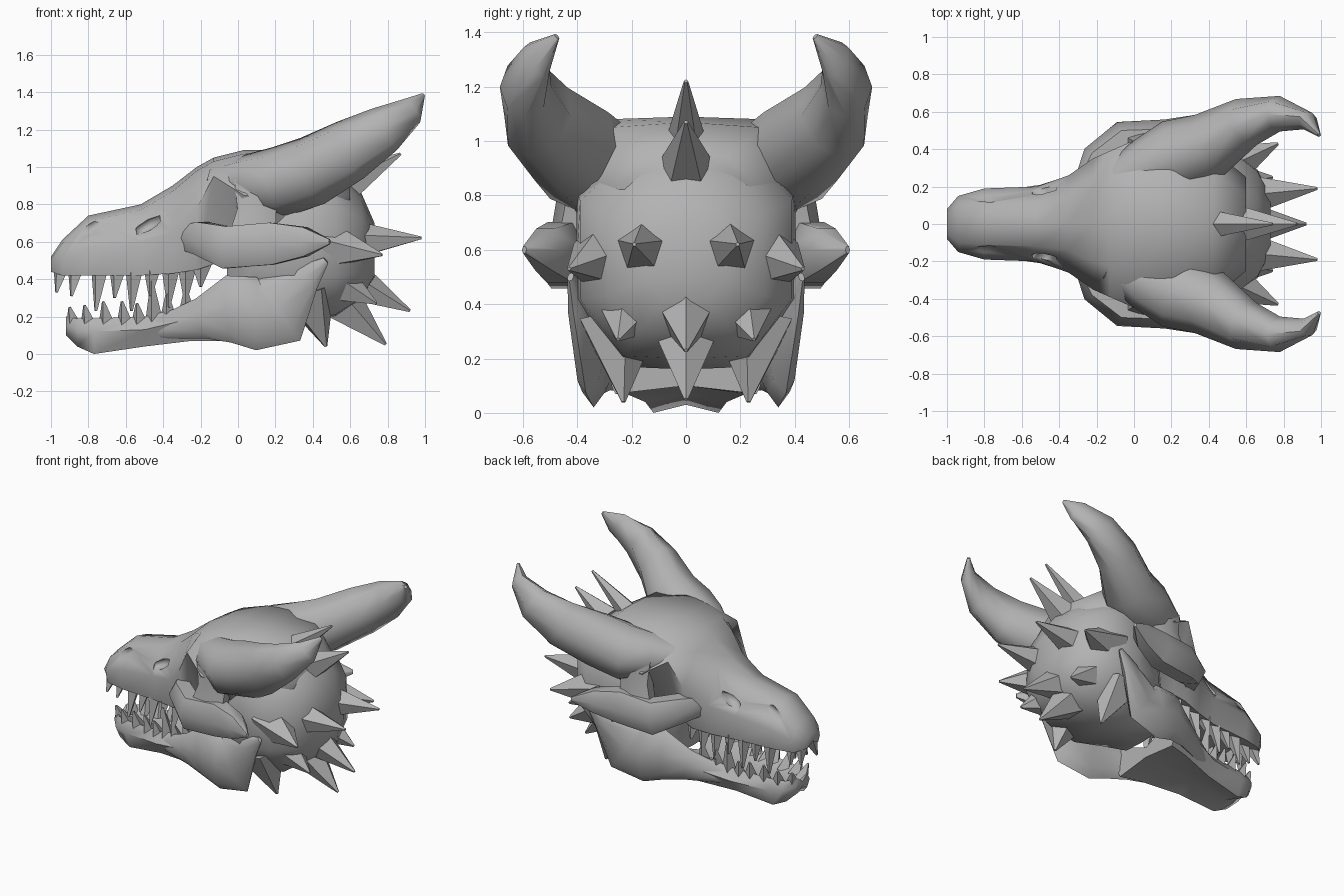
import bpy
import bmesh
import math
from mathutils import Vector, Matrix

cube = bpy.data.objects.get("Cube")
if cube:
    bpy.data.objects.remove(cube, do_unlink=True)

bone = bpy.data.materials.new("bone_grey")
bone.use_nodes = True
bone_colour = (0.45, 0.45, 0.45, 1)
bone.diffuse_color = bone_colour
bone.node_tree.nodes["Principled BSDF"].inputs["Base Color"].default_value = bone_colour

parts = []


def select_only(obj):
    bpy.ops.object.select_all(action="DESELECT")
    obj.select_set(True)
    bpy.context.view_layer.objects.active = obj


def finish(name, bm, mirror=False):
    """Turn a bmesh into a named object, optionally mirrored left to right."""
    bmesh.ops.recalc_face_normals(bm, faces=bm.faces)
    mesh = bpy.data.meshes.new(name)
    bm.to_mesh(mesh)
    bm.free()
    mesh.materials.append(bone)
    obj = bpy.data.objects.new(name, mesh)
    bpy.context.collection.objects.link(obj)
    if mirror:
        modifier = obj.modifiers.new("mirror", "MIRROR")
        modifier.use_axis = (False, True, False)
        modifier.use_clip = False
        modifier.use_mirror_merge = False
    parts.append(obj)
    return obj


def loft(name, rings, mirror=False):
    """Skin a list of equal-length rings and cap both ends."""
    bm = bmesh.new()
    loops = [[bm.verts.new(point) for point in ring] for ring in rings]
    for near, far in zip(loops, loops[1:]):
        for i in range(len(near)):
            j = (i + 1) % len(near)
            bm.faces.new((near[i], near[j], far[j], far[i]))
    bm.faces.new(loops[0])
    bm.faces.new(loops[-1])
    return finish(name, bm, mirror)


def symmetric_loft(name, sections, keel):
    """Each section: x, crown height, then outline points from top to bottom as (y, z)."""
    rings = []
    for x, crown, *half in sections:
        left = [(x, y, z) for y, z in half]
        right = [(x, -y, z) for y, z in reversed(half)]
        rings.append([(x, 0, crown)] + left + [(x, 0, half[-1][1] + keel)] + right)
    return loft(name, rings)


def tube(name, path, sides=8, up=(0, 0, 1)):
    """Mirrored tube; each path entry: x, y, z, half width, half height."""
    centres = [Vector(entry[:3]) for entry in path]
    rings = []
    for i, entry in enumerate(path):
        before = centres[max(i - 1, 0)]
        after = centres[min(i + 1, len(path) - 1)]
        along = (after - before).normalized()
        across = along.cross(Vector(up)).normalized()
        over = across.cross(along)
        ring = []
        for k in range(sides):
            turn = math.tau * k / sides
            ring.append(centres[i] + across * math.cos(turn) * entry[3]
                        + over * math.sin(turn) * entry[4])
        rings.append(ring)
    return loft(name, rings, mirror=True)


def add_spike(bm, base, tip, radius, sides=4):
    base, tip = Vector(base), Vector(tip)
    direction = tip - base
    turn = direction.to_track_quat("Z", "Y").to_matrix().to_4x4()
    bmesh.ops.create_cone(bm, cap_ends=True, segments=sides, radius1=radius, radius2=0.008,
                          depth=direction.length,
                          matrix=Matrix.Translation((base + tip) / 2) @ turn)


def add_ellipsoid(bm, centre, size, tilt):
    matrix = (Matrix.Translation(centre) @ Matrix.Rotation(tilt, 4, "Y")
              @ Matrix.Diagonal((*size, 1)))
    bmesh.ops.create_icosphere(bm, subdivisions=1, radius=1, matrix=matrix)


# Snout, forehead and overhanging brows in one skin
skull = symmetric_loft("skull", [
    (-1, .52, (.05, .51), (.08, .48), (.06, .44)),
    (-.94, .61, (.1, .59), (.15, .51), (.13, .42)),
    (-.8, .74, (.11, .71), (.19, .57), (.16, .42)),
    (-.52, .8, (.12, .77), (.2, .6), (.18, .42)),
    (-.35, .9, (.14, .87), (.26, .65), (.22, .43)),
    (-.22, 1, (.2, .98), (.35, .78), (.25, .45)),
    (-.13, 1.05, (.23, 1.03), (.39, .95), (.23, .48)),
    (.03, 1.09, (.28, 1.07), (.46, .85), (.23, .5)),
    (.2, 1.09, (.3, 1.08), (.46, .82), (.24, .5)),
    (.42, 1.07, (.28, 1.05), (.4, .84), (.24, .55)),
    (.6, .97, (.15, .94), (.25, .85), (.12, .7)),
], keel=.03)

# Nostrils and the small openings ahead of the eyes
bm = bmesh.new()
add_ellipsoid(bm, (-.79, .16, .675), (.1, .06, .035), tilt=-.6)
add_ellipsoid(bm, (-.48, .18, .69), (.09, .06, .035), tilt=-.5)
cutter = finish("opening_cutter", bm, mirror=True)
cutter.hide_render = True
parts.remove(cutter)
cut = skull.modifiers.new("openings", "BOOLEAN")
cut.operation = "DIFFERENCE"
cut.solver = "EXACT"
cut.object = cutter
select_only(skull)
bpy.ops.object.modifier_apply(modifier=cut.name)
bpy.data.objects.remove(cutter, do_unlink=True)

# Broad back of the head, narrowing forward into the throat
symmetric_loft("back_of_head", [
    (-.06, .56, (.12, .55), (.2, .5), (.22, .35), (.15, .2)),
    (.08, .95, (.2, .92), (.32, .8), (.34, .46), (.2, .2)),
    (.3, 1.05, (.25, 1.02), (.4, .82), (.41, .42), (.24, .17)),
    (.52, 1, (.2, .95), (.39, .78), (.39, .42), (.23, .21)),
    (.66, .86, (.14, .82), (.28, .73), (.29, .43), (.17, .3)),
    (.73, .7, (.08, .68), (.15, .62), (.15, .5), (.08, .42)),
], keel=-.01)

# Horns growing out of the brows, sweeping back and curling inward
tube("horns", [
    (-.12, .2, .93, .1, .08),
    (.05, .29, .92, .16, .15),
    (.22, .36, .92, .2, .19),
    (.4, .42, .98, .18, .19),
    (.6, .545, 1.09, .135, .17),
    (.78, .59, 1.2, .095, .13),
    (.93, .55, 1.3, .05, .08),
    (.99, .475, 1.385, .01, .012),
])

# Cheekbones ending in a backward point
tube("cheekbones", [
    (-.3, .2, .62, .03, .07),
    (-.2, .34, .62, .09, .1),
    (-.06, .45, .57, .1, .13),
    (.18, .46, .59, .1, .13),
    (.36, .52, .6, .07, .09),
    (.49, .595, .6, .01, .015),
], sides=6)

# Bars behind the eye sockets
tube("eye_bars", [
    (.11, .4, .92, .07, .15),
    (.1, .41, .76, .07, .12),
    (.07, .45, .58, .06, .15),
], sides=6, up=(1, 0, 0))

# Lower jaw: hollowed front and two rear branches
symmetric_loft("jaw_front", [
    (-.92, .16, (.05, .2), (.08, .15), (.05, .1)),
    (-.86, .13, (.11, .19), (.15, .13), (.1, .04)),
    (-.77, .11, (.13, .19), (.17, .12), (.12, 0)),
    (-.5, .11, (.16, .2), (.21, .13), (.15, .04)),
    (-.25, .14, (.22, .26), (.29, .19), (.22, .07)),
    (-.1, .17, (.25, .28), (.32, .2), (.26, .07)),
], keel=.03)
tube("jaw_branches", [
    (-.42, .18, .14, .04, .06),
    (-.2, .27, .19, .05, .11),
    (-.05, .32, .24, .06, .18),
    (.1, .34, .215, .06, .195),
    (.22, .345, .235, .055, .2),
    (.37, .395, .41, .04, .08),
    (.47, .425, .5, .012, .02),
])

# Teeth as x position and tip height, rooted inside each jaw and leaning outward
upper_teeth = [(-.97, .33), (-.89, .31), (-.76, .23), (-.66, .3), (-.57, .23),
               (-.47, .31), (-.37, .25), (-.28, .28), (-.2, .36)]
lower_teeth = [(-.9, .25), (-.82, .26), (-.72, .28), (-.62, .28), (-.54, .27),
               (-.46, .39), (-.38, .32), (-.28, .35)]
for name, teeth, gum, slope in (("upper_teeth", upper_teeth, .48, 0),
                                ("lower_teeth", lower_teeth, .14, .2)):
    bm = bmesh.new()
    for x, tip in teeth:
        y = .1 + .15 * (x + 1) if x > -.85 else .08
        root = gum + slope * max(0, x + .5)
        add_spike(bm, (x * .97, y - .035, root), (x, y + .01, tip), .055)
    finish(name, bm, mirror=True)

# Thick swept spikes on the back of the head: base, tip and base radius
middle_spikes = [((.42, 0, .98), (.74, 0, 1.22), .08), ((.5, 0, .85), (.87, 0, 1.07), .13),
                 ((.5, 0, .44), (.92, 0, .23), .16), ((.46, 0, .36), (.79, 0, .05), .17)]
side_spikes = [((.56, .15, .6), (.98, .19, .62), .13), ((.45, .28, .58), (.77, .43, .53), .15),
               ((.46, .2, .42), (.74, .25, .27), .16), ((.37, .25, .33), (.47, .23, .04), .16)]
for name, spikes, mirrored in (("middle_spikes", middle_spikes, False),
                               ("side_spikes", side_spikes, True)):
    bm = bmesh.new()
    for base, tip, radius in spikes:
        add_spike(bm, base, tip, radius, sides=5)
    finish(name, bm, mirrored)

# Smooth bone surfaces with crisp ridges
for part in parts:
    select_only(part)
    bpy.ops.object.shade_smooth_by_angle(angle=math.radians(60))
